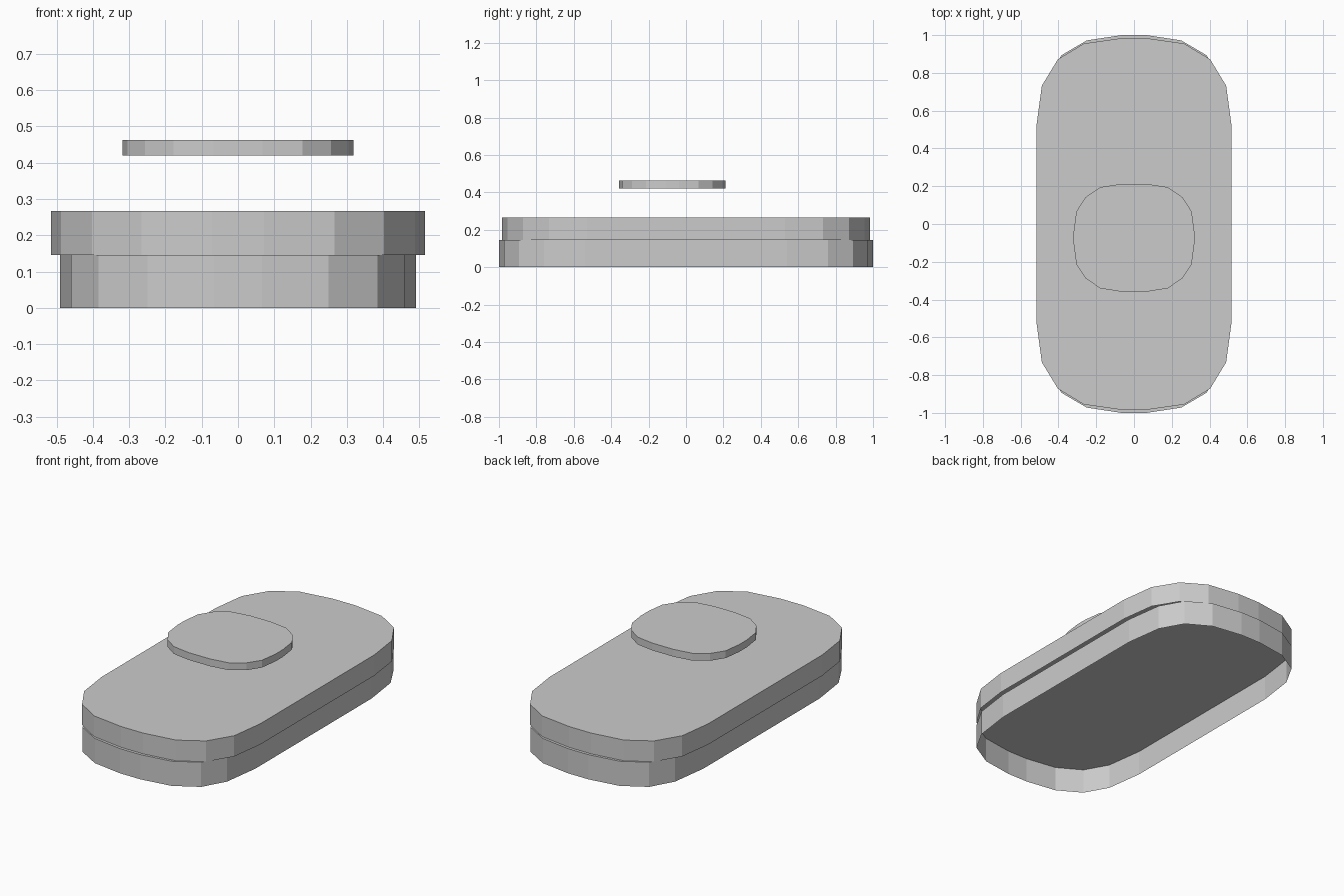
import bpy
import bmesh

if "Cube" in bpy.data.objects:
    bpy.data.objects.remove(bpy.data.objects["Cube"])


def shell(name, quarter, z0, z1, cy=0.0):
    """Rounded slab, open underneath, from one quarter of its outline."""
    ring = list(quarter)
    ring += [(-x, y) for x, y in reversed(ring)]
    ring += [(-x, -y) for x, y in ring]
    bm = bmesh.new()
    low = [bm.verts.new((x, y + cy, z0)) for x, y in ring]
    top = [bm.verts.new((x, y + cy, z1)) for x, y in ring]
    n = len(ring)
    for i in range(n):
        j = (i + 1) % n
        bm.faces.new((low[i], low[j], top[j], top[i]))
    bm.faces.new(top)
    mesh = bpy.data.meshes.new(name)
    bm.to_mesh(mesh)
    bm.free()
    obj = bpy.data.objects.new(name, mesh)
    bpy.context.collection.objects.link(obj)
    return obj


# lower body, hollow from below
shell("lower_body",
      [(.49, .54), (.46, .76), (.385, .893), (.25, .972), (.066, 1.0)],
      0, .145)

# upper body, slightly wider and shorter
shell("upper_body",
      [(.515, .53), (.488, .732), (.403, .872), (.266, .955), (.072, .983)],
      .145, .267)

# floating button plate
shell("button_plate",
      [(.319, .035), (.305, .14), (.256, .215), (.178, .268), (.068, .285)],
      .42, .463, cy=-.073)
